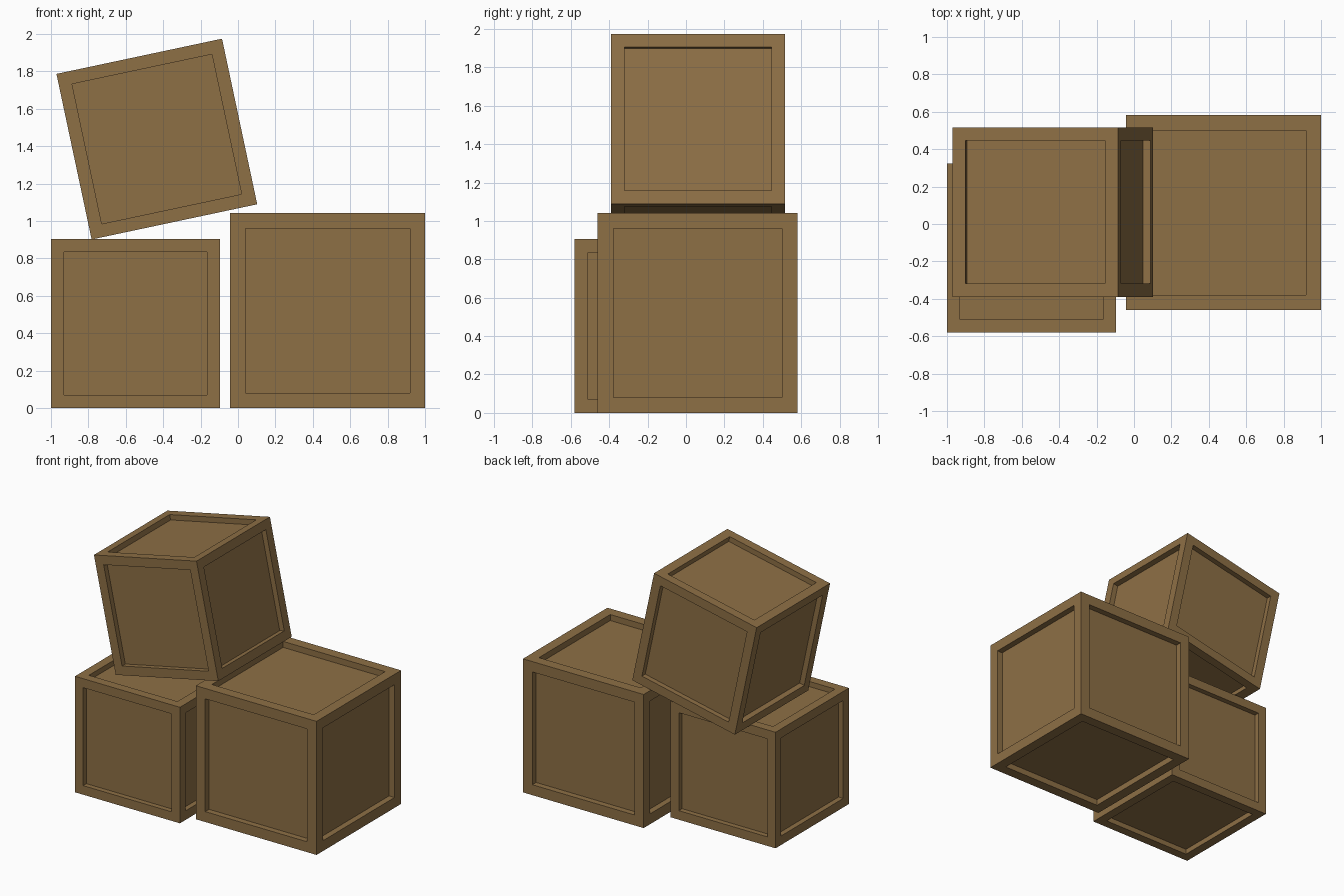
import bpy, bmesh, math

if "Cube" in bpy.data.objects:
    bpy.data.objects.remove(bpy.data.objects["Cube"])

# Single wood colour
wood = bpy.data.materials.new("brown wood")
wood.diffuse_color = (0.27, 0.16, 0.06, 1.0)
wood.use_nodes = True
wood.node_tree.nodes["Principled BSDF"].inputs["Base Color"].default_value = wood.diffuse_color


def crate(name, size, center, tilt=0.0):
    """Cube with a straight-walled recessed panel in all six faces."""
    bm = bmesh.new()
    bmesh.ops.create_cube(bm, size=size)
    panels = list(bm.faces)
    # frame border
    bmesh.ops.inset_individual(bm, faces=panels, thickness=size * 0.11)
    # sink each panel straight inwards
    for face in panels:
        normal = face.normal.copy()
        bottom = bmesh.ops.extrude_discrete_faces(bm, faces=[face])["faces"][0]
        bmesh.ops.translate(bm, verts=bottom.verts, vec=-normal * size * 0.045)
    bmesh.ops.recalc_face_normals(bm, faces=bm.faces)
    mesh = bpy.data.meshes.new(name)
    bm.to_mesh(mesh)
    bm.free()
    mesh.materials.append(wood)
    obj = bpy.data.objects.new(name, mesh)
    obj.location = center
    obj.rotation_euler = (0, math.radians(tilt), 0)
    bpy.context.collection.objects.link(obj)
    return obj


# Two crates on the floor, one tipped across them
crate("left_crate", 0.905, (-0.5475, -0.128, 0.4525))
crate("right_crate", 1.042, (0.479, 0.061, 0.521))
crate("tilted_top_crate", 0.905, (-0.434, 0.063, 1.438), tilt=-12)
